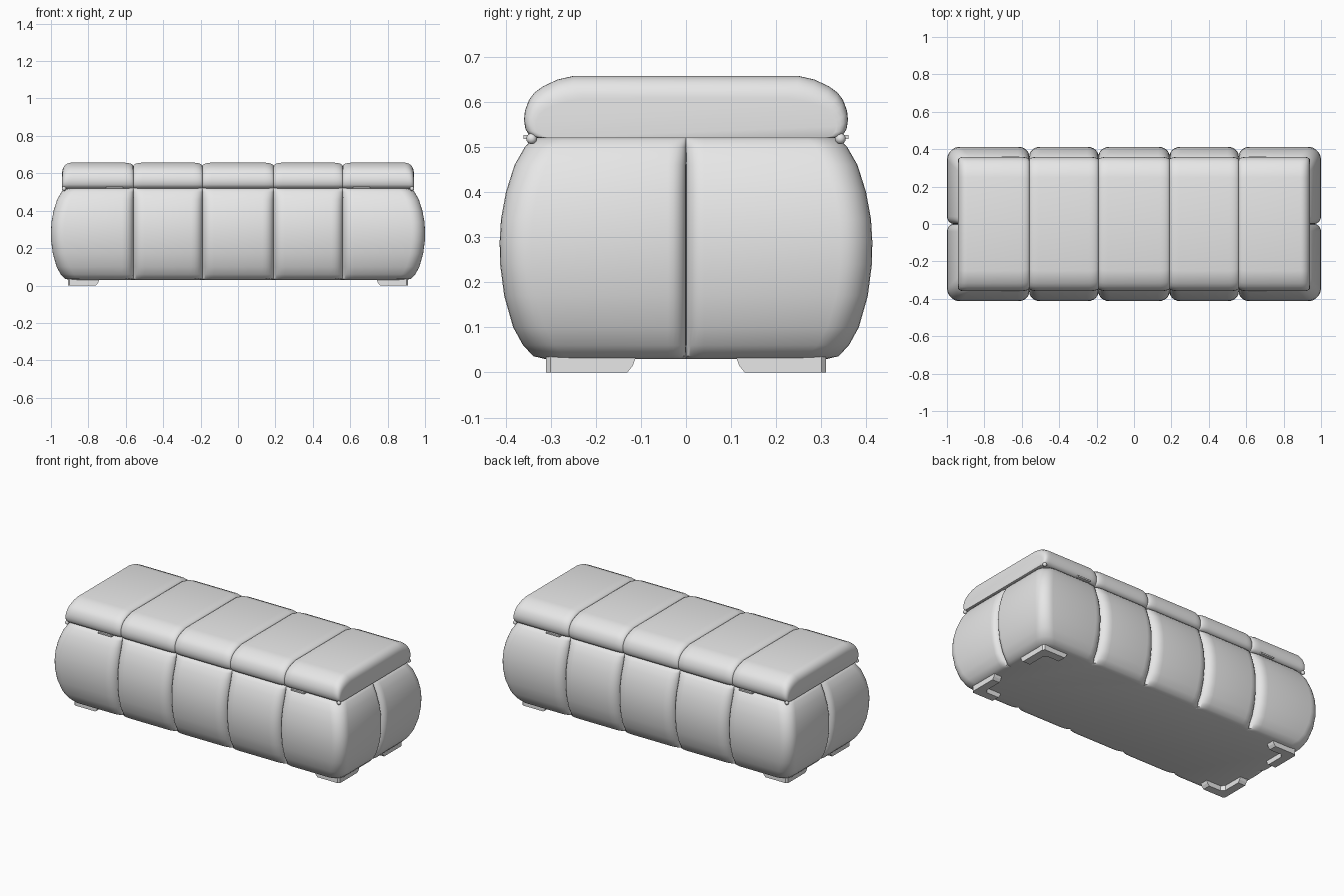
import bpy
import bmesh
from math import sin, cos, pi, sqrt, radians

if "Cube" in bpy.data.objects:
    bpy.data.objects.remove(bpy.data.objects["Cube"])

grey = bpy.data.materials.new("light grey upholstery")
grey.use_nodes = True
grey.diffuse_color = (0.8, 0.8, 0.8, 1)
grey.node_tree.nodes["Principled BSDF"].inputs["Base Color"].default_value = (0.8, 0.8, 0.8, 1)

SEAMS = (-0.56, -0.19, 0.19, 0.56)


def finish(name, bm, smooth=True):
    bmesh.ops.recalc_face_normals(bm, faces=bm.faces)
    for f in bm.faces:
        f.smooth = smooth and len(f.verts) <= 4
    mesh = bpy.data.meshes.new(name)
    bm.to_mesh(mesh)
    bm.free()
    mesh.set_sharp_from_angle(angle=radians(50))
    mesh.materials.append(grey)
    obj = bpy.data.objects.new(name, mesh)
    bpy.context.collection.objects.link(obj)
    return obj


def loft(name, rings):
    """Skin a row of equal closed rings and cap both ends."""
    bm = bmesh.new()
    rows = [[bm.verts.new(p) for p in ring] for ring in rings]
    n = len(rows[0])
    for a, b in zip(rows, rows[1:]):
        for i in range(n):
            j = (i + 1) % n
            bm.faces.new((a[i], a[j], b[j], b[i]))
    bm.faces.new(rows[0])
    bm.faces.new(rows[-1])
    return finish(name, bm)


def groove(t, seams, width, depth):
    """Rounded pinch of a padded panel towards its nearest seam."""
    u = max(0, 1 - min(abs(t - s) for s in seams) / width)
    return depth * (1 - sqrt(max(0, 1 - u * u)))


def samples(seams, width):
    steps = (-1, -0.7, -0.45, -0.25, -0.1, -0.03, 0, 0.03, 0.1, 0.25, 0.45, 0.7, 1)
    return [s + k * width for s in seams for k in steps]


# Padded body: rounded rectangles stacked along a bulging profile
PROFILE = [(0.03, 0.1), (0.036, 0.075), (0.06, 0.052), (0.1, 0.03), (0.17, 0.01),
           (0.24, 0.001), (0.29, 0), (0.34, 0.003), (0.4, 0.014), (0.46, 0.033),
           (0.5, 0.056), (0.515, 0.07), (0.521, 0.085)]
R = 0.07


def body_ring(z, inset):
    hx, hy = 1 - inset, 0.413 - inset
    fade = max(0, min(1, (z - 0.02) / 0.04, (0.53 - z) / 0.05))
    long_side = [-(hx - R)] + samples(SEAMS, 0.06) + [hx - R]
    short_side = [-(hy - R)] + samples((0,), 0.04) + [hy - R]
    ring = []
    for k in range(4):
        along, a, b = (long_side, hx, hy) if k % 2 == 0 else (short_side, hy, hx)
        pts = []
        for t in along:
            g = (groove(t, SEAMS, 0.06, 0.05) if k % 2 == 0
                 else groove(t, (0,), 0.04, 0.04))
            pts.append((t, -b + g * fade))
        for i in range(1, 7):
            ang = -pi / 2 + i * pi / 14
            pts.append((a - R + R * cos(ang), -b + R + R * sin(ang)))
        for x, y in pts:
            for _ in range(k):
                x, y = -y, x
            ring.append((x, y, z))
    return ring


loft("padded_body", [body_ring(z, d) for z, d in PROFILE])

# Cushioned lid: cross-sections swept along x, pinched at the seams
HALF = [(0.33, 0.52), (0.347, 0.525), (0.356, 0.54), (0.359, 0.56), (0.357, 0.58),
        (0.348, 0.604), (0.336, 0.62), (0.317, 0.634), (0.285, 0.649), (0.25, 0.657)]
SECTION = HALF + [(-y, z) for y, z in reversed(HALF)]


def lid_ring(x, drop, side):
    return [(x, y - side * (1 if y > 0 else -1), z - drop * (z - 0.52) / 0.137)
            for y, z in SECTION]


ends = []
for i in range(9):
    a = i / 8 * pi / 2
    ends.append((0.94 - 0.05 * (1 - sin(a)), 0.05 * (1 - cos(a)),
                 0.025 * (1 - cos(a)) ** 2))
rows = [(-x, d, s) for x, d, s in reversed(ends)]
rows += [(x, groove(x, SEAMS, 0.05, 0.018), groove(x, SEAMS, 0.05, 0.014))
         for x in samples(SEAMS, 0.05)]
loft("cushion_lid", [lid_ring(*r) for r in rows + ends])


# L-shaped corner feet with sloping arm ends
def foot(name, sx, sy):
    def outline(z, grow):
        w = 0.05
        x1, y1 = 0.76 - grow, 0.13 - grow
        pts = [(0.9, 0.31), (0.91, 0.3), (0.91, y1), (0.91 - w, y1),
               (0.91 - w, 0.24), (0.84, 0.31 - w), (x1, 0.31 - w), (x1, 0.31)]
        return [(sx * x, sy * y, z) for x, y in pts]
    obj = loft(name, [outline(0, 0), outline(0.015, 0.012), outline(0.05, 0.025)])
    for p in obj.data.polygons:
        p.use_smooth = False


# Small pull tabs under the lid and stitched lid corners
def tab(name, x, y):
    bm = bmesh.new()
    bmesh.ops.create_cube(bm, size=1)
    for v in bm.verts:
        v.co = (x + v.co.x * 0.09, y + v.co.y * 0.03, 0.522 + v.co.z * 0.009)
    finish(name, bm, smooth=False)


def corner_knot(name, x, y):
    bm = bmesh.new()
    bmesh.ops.create_uvsphere(bm, u_segments=12, v_segments=8, radius=0.012)
    bmesh.ops.translate(bm, verts=bm.verts, vec=(x, y, 0.518))
    finish(name, bm)


for sx, side in ((1, "left"), (-1, "right")):
    for sy, face in ((-1, "front"), (1, "back")):
        label = face + "_" + side
        foot(label + "_foot", sx, sy)
        tab(label + "_tab", sx * 0.66, sy * 0.345)
        corner_knot(label + "_lid_corner", sx * 0.93, sy * 0.342)
